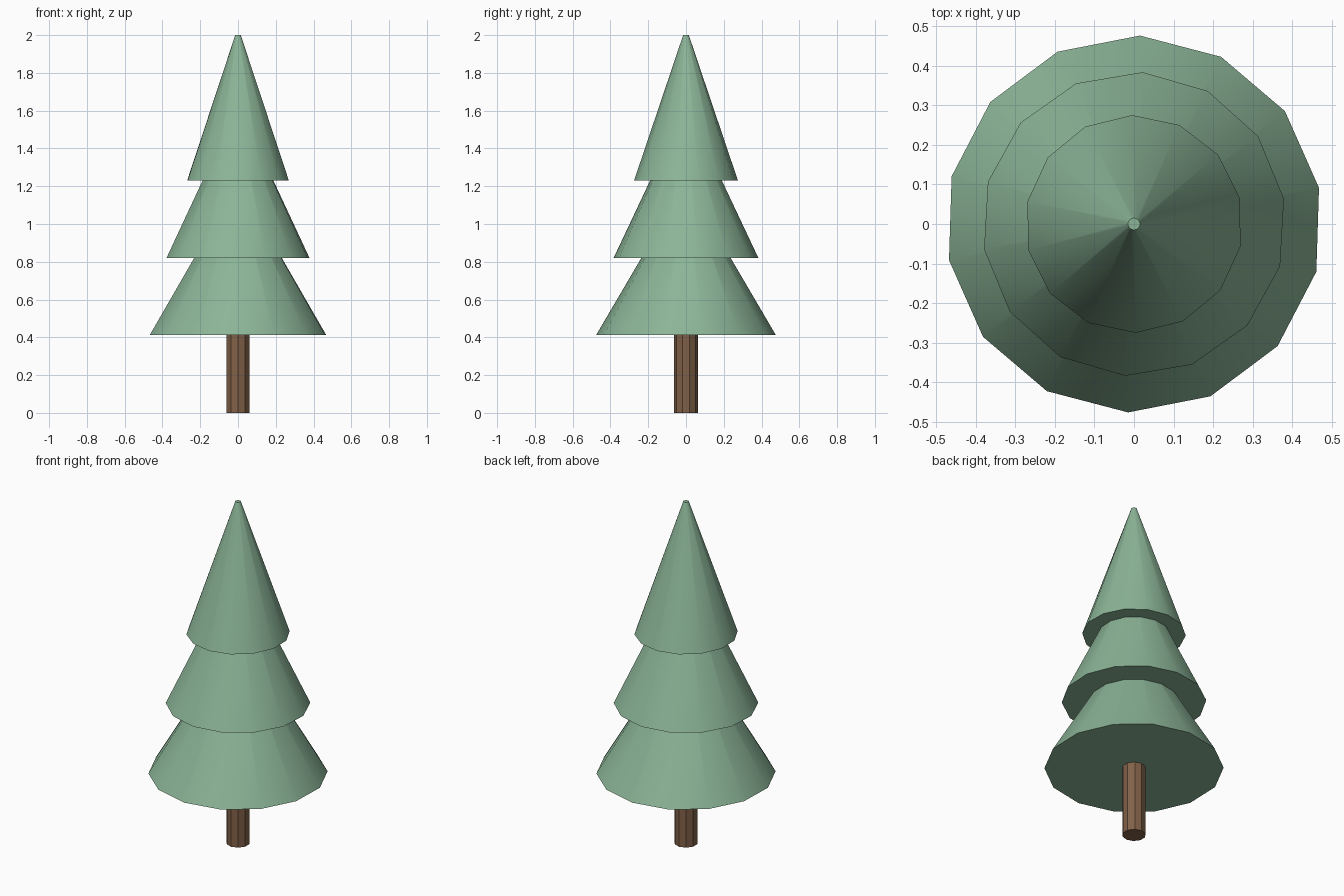
import bpy, math

if "Cube" in bpy.data.objects:
    bpy.data.objects.remove(bpy.data.objects["Cube"])


def material(name, rgb):
    m = bpy.data.materials.new(name)
    m.diffuse_color = (*rgb, 1)
    m.use_nodes = True
    m.node_tree.nodes["Principled BSDF"].inputs["Base Color"].default_value = m.diffuse_color
    return m


green = material("foliage_green", (0.26, 0.46, 0.31))
brown = material("bark_brown", (0.22, 0.12, 0.065))


def tapered(name, sides, r_bottom, r_top, z0, z1, turn, mat):
    # Capped cone from z0 to z1, first corner on +y then turned about z
    bpy.ops.mesh.primitive_cone_add(vertices=sides, radius1=r_bottom, radius2=r_top,
                                    depth=z1 - z0, location=(0, 0, (z0 + z1) / 2),
                                    rotation=(0, 0, math.radians(turn)))
    ob = bpy.context.object
    ob.name = name
    ob.data.materials.append(mat)
    bpy.ops.object.shade_smooth_by_angle(angle=math.radians(30))
    return ob


# Trunk, tucked slightly into the lowest tier
tapered("trunk", 10, 0.063, 0.063, 0.0, 0.45, 0, brown)

# Three overlapping foliage tiers of equal height
tiers = [("lower_foliage", 0.476, 0.024, 0.412, -1.8),
         ("middle_foliage", 0.384, 0.02, 0.82, -3.3),
         ("upper_foliage", 0.275, 0.015, 1.23, 1.0)]
for name, r_bottom, r_top, z, turn in tiers:
    tapered(name, 14, r_bottom, r_top, z, z + 0.77, turn, green)
